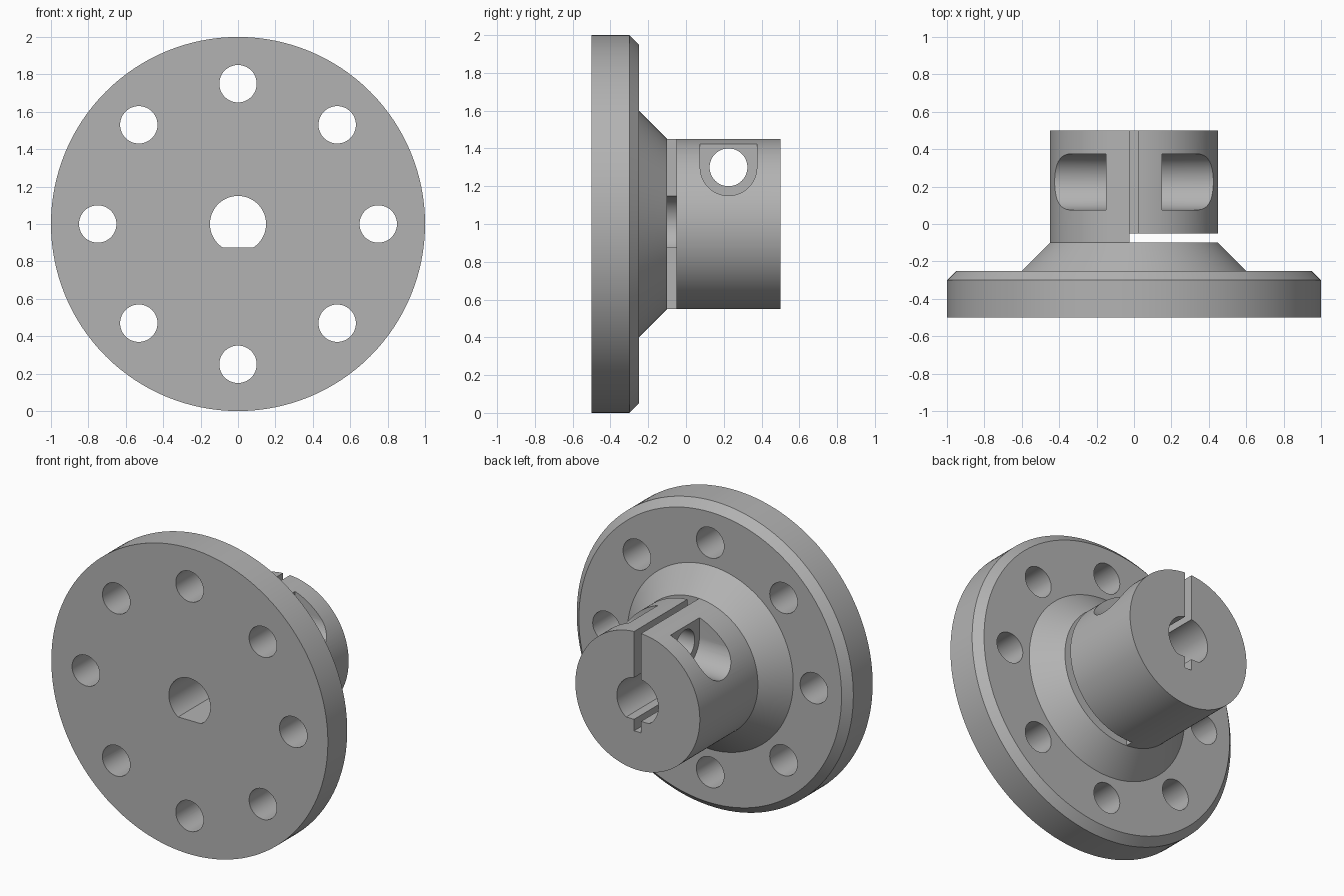
import bpy, bmesh, math
from math import cos, sin, pi

if "Cube" in bpy.data.objects:
    bpy.data.objects.remove(bpy.data.objects["Cube"])

AXIS_Z = 1.0  # height of the hub axis, which runs along y


def finish(name, bm):
    bmesh.ops.recalc_face_normals(bm, faces=bm.faces)
    mesh = bpy.data.meshes.new(name)
    bm.to_mesh(mesh)
    bm.free()
    obj = bpy.data.objects.new(name, mesh)
    bpy.context.collection.objects.link(obj)
    return obj


def lathe(name, profile, segments):
    """Closed solid of revolution about the hub axis from (y, radius) pairs."""
    bm = bmesh.new()
    angles = [2 * pi * i / segments for i in range(segments)]
    rings = [[bm.verts.new((r * cos(a), y, AXIS_Z + r * sin(a))) for a in angles]
             for y, r in profile]
    for low, high in zip(rings, rings[1:]):
        for i in range(segments):
            j = (i + 1) % segments
            bm.faces.new((low[i], low[j], high[j], high[i]))
    bm.faces.new(rings[0])
    bm.faces.new(rings[-1])
    return finish(name, bm)


def prism(name, points, axis, start, end):
    """Extrude an outline along y (points are x, z) or along x (points are y, z)."""
    bm = bmesh.new()

    def place(p, d):
        return (p[0], d, p[1]) if axis == 'y' else (d, p[0], p[1])

    ends = [[bm.verts.new(place(p, d)) for p in points] for d in (start, end)]
    for cap in ends:
        bm.faces.new(cap)
    n = len(points)
    for i in range(n):
        j = (i + 1) % n
        bm.faces.new((ends[0][i], ends[0][j], ends[1][j], ends[1][i]))
    return finish(name, bm)


def arc(cx, cz, r, a0, a1, steps):
    return [(cx + r * cos(a0 + (a1 - a0) * i / steps),
             cz + r * sin(a0 + (a1 - a0) * i / steps)) for i in range(steps + 1)]


def circle(cx, cz, r, steps=48):
    return arc(cx, cz, r, 0, 2 * pi, steps)[:-1]


def rect(a0, b0, a1, b1):
    return [(a0, b0), (a1, b0), (a1, b1), (a0, b1)]


# Chamfered flange, tapered shoulder and clamping hub in one turned body
body = lathe("flanged_clamp_hub",
             [(-0.5, 1.0), (-0.3, 1.0), (-0.25, 0.95), (-0.25, 0.6),
              (-0.1, 0.45), (0.5, 0.45)], 128)

cutters = []

# D-shaped shaft bore with a flat at the bottom
flat = math.asin(0.125 / 0.15)
cutters.append(prism("shaft_bore_cutter",
                     arc(0, AXIS_Z, 0.15, -flat, pi + flat, 48), 'y', -0.7, 0.7))

# Ring of eight bolt holes
for k in range(8):
    a = k * pi / 4
    cutters.append(prism("bolt_hole_cutter",
                         circle(0.75 * cos(a), AXIS_Z + 0.75 * sin(a), 0.1),
                         'y', -0.7, 0.0))

# Cross gap freeing one half of the clamp, then the vertical clamp slot
cutters.append(prism("cross_gap_cutter", rect(-0.025, 0.4, 0.6, 1.6), 'y', -0.1, -0.05))
cutters.append(prism("clamp_slot_cutter", rect(-0.025, 0.8, 0.025, 1.6), 'y', -0.075, 0.7))

# Clamp screw hole and its open-topped head pockets on both sides
SCREW_Y, SCREW_Z = 0.225, 1.3
cutters.append(prism("screw_hole_cutter", circle(SCREW_Y, SCREW_Z, 0.1), 'x', -0.7, 0.7))
pocket = arc(SCREW_Y, SCREW_Z, 0.15, pi, 2 * pi, 32)
pocket += [(SCREW_Y + 0.15, 1.6), (SCREW_Y - 0.15, 1.6)]
for side in (-1, 1):
    cutters.append(prism("screw_pocket_cutter", pocket, 'x', side * 0.15, side * 0.7))

# Apply the cuts and discard the cutters
bpy.context.view_layer.objects.active = body
body.select_set(True)
for cutter in cutters:
    mod = body.modifiers.new("cut", 'BOOLEAN')
    mod.operation = 'DIFFERENCE'
    mod.solver = 'EXACT'
    mod.object = cutter
    bpy.ops.object.modifier_apply(modifier=mod.name)
    bpy.data.objects.remove(cutter, do_unlink=True)

# Plain grey metal, smooth round walls with sharp edges
grey = bpy.data.materials.new("grey_metal")
grey.diffuse_color = (0.45, 0.45, 0.45, 1.0)
grey.use_nodes = True
grey.node_tree.nodes["Principled BSDF"].inputs["Base Color"].default_value = grey.diffuse_color
body.data.materials.clear()
body.data.materials.append(grey)
bpy.ops.object.shade_smooth_by_angle(angle=math.radians(30))
